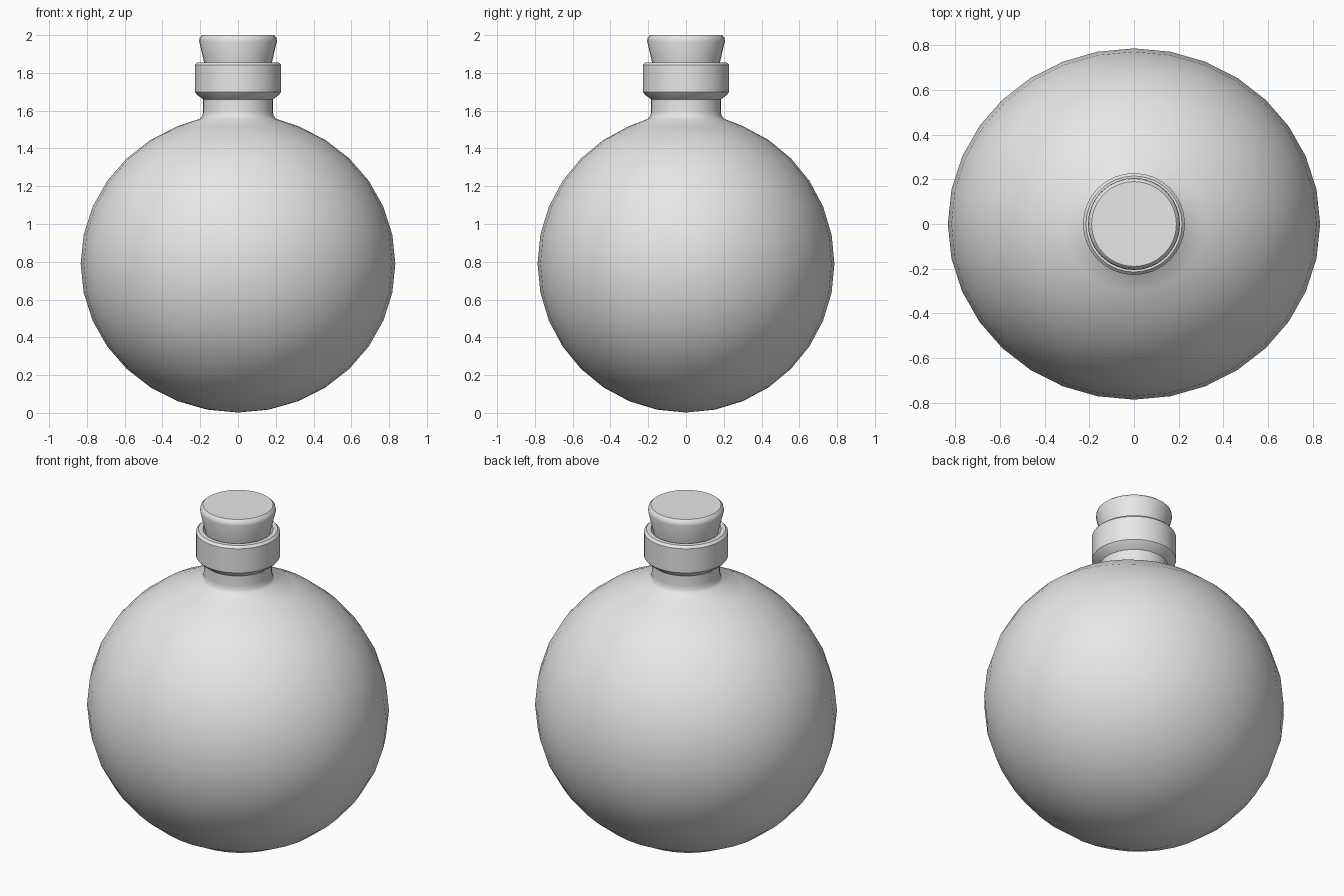
import bpy, bmesh, math

if "Cube" in bpy.data.objects:
    bpy.data.objects.remove(bpy.data.objects["Cube"])

SEGMENTS = 32
RINGS = 16

grey = bpy.data.materials.new("light grey")
grey.use_nodes = True
grey.diffuse_color = (0.8, 0.8, 0.8, 1)
grey.node_tree.nodes["Principled BSDF"].inputs["Base Color"].default_value = (0.8, 0.8, 0.8, 1)


def lathe(name, profile):
    """Skin rows of (x radius, y radius, z); a zero radius closes to a pole."""
    bm = bmesh.new()
    rows = []
    for rx, ry, z in profile:
        if rx < 1e-5:
            rows.append([bm.verts.new((0, 0, z))] * SEGMENTS)
            continue
        angles = [math.tau * i / SEGMENTS for i in range(SEGMENTS)]
        rows.append([bm.verts.new((rx * math.cos(a), ry * math.sin(a), z)) for a in angles])
    for low, high in zip(rows, rows[1:]):
        for i in range(SEGMENTS):
            j = (i + 1) % SEGMENTS
            corners = dict.fromkeys((low[i], low[j], high[j], high[i]))
            bm.faces.new(list(corners))
    bmesh.ops.recalc_face_normals(bm, faces=bm.faces)
    mesh = bpy.data.meshes.new(name)
    bm.to_mesh(mesh)
    bm.free()
    mesh.materials.append(grey)
    obj = bpy.data.objects.new(name, mesh)
    bpy.context.collection.objects.link(obj)
    bpy.ops.object.select_all(action="DESELECT")
    obj.select_set(True)
    bpy.context.view_layer.objects.active = obj
    bpy.ops.object.shade_smooth_by_angle(angle=math.radians(40))
    return obj


def bowl(scale):
    """Rows of the round flask body, bottom pole up to the shoulder."""
    rows = []
    for k in range(RINGS - 1):
        a = math.pi * k / RINGS
        s = math.sin(a) * scale
        rows.append((0.833 * s, 0.786 * s, 0.79 - 0.788 * scale * math.cos(a)))
    return rows


def round_rows(points):
    return [(r, r, z) for r, z in points]


# Hollow flask: outer body, neck and collar, then back down the inner wall
neck = [(0.2, 1.558), (0.188, 1.573), (0.185, 1.6), (0.185, 1.66)]
collar = [(0.215, 1.683), (0.228, 1.698), (0.228, 1.842), (0.215, 1.856), (0.19, 1.856)]
inside = [(0.168, 1.75), (0.165, 1.57)]
lathe("flask", bowl(1) + round_rows(neck + collar + inside) + bowl(0.97)[::-1])

# Tapered stopper pushed into the collar
stopper = [(0, 1.65), (0.145, 1.65), (0.18, 1.857), (0.206, 1.968),
           (0.203, 1.988), (0.19, 2.0), (0, 2.0)]
lathe("stopper", round_rows(stopper))
